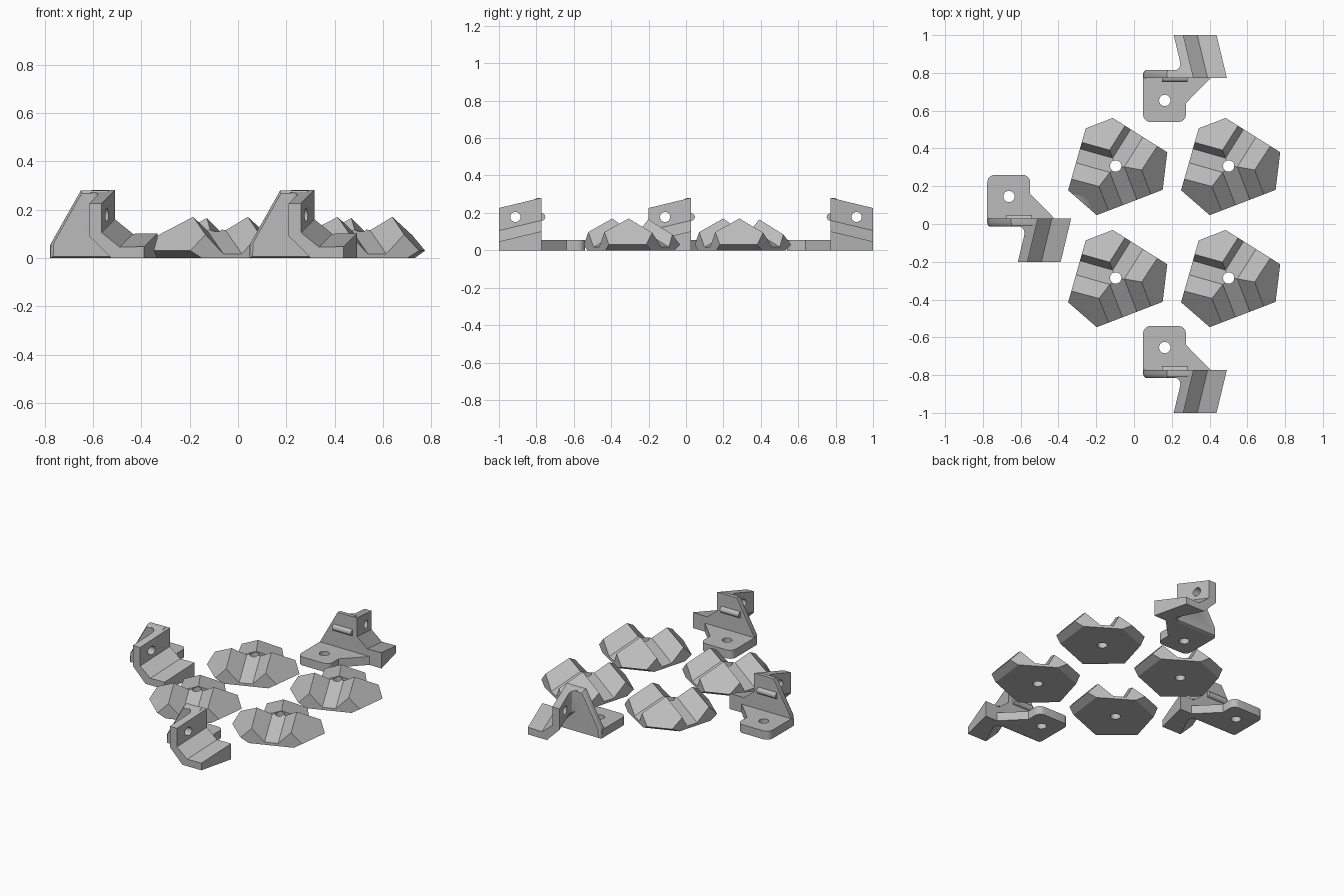
import bpy, bmesh, math
from mathutils import Vector, Matrix

if "Cube" in bpy.data.objects:
    bpy.data.objects.remove(bpy.data.objects["Cube"])

grey = bpy.data.materials.new("light grey")
grey.diffuse_color = (0.5, 0.5, 0.5, 1)
grey.use_nodes = True
grey.node_tree.nodes["Principled BSDF"].inputs["Base Color"].default_value = grey.diffuse_color


def to_object(name, bm):
    bmesh.ops.recalc_face_normals(bm, faces=bm.faces[:])
    me = bpy.data.meshes.new(name)
    bm.to_mesh(me)
    bm.free()
    me.materials.append(grey)
    ob = bpy.data.objects.new(name, me)
    bpy.context.collection.objects.link(ob)
    return ob


def combine(target, tool, op):
    """Boolean the tool into the target and remove the tool."""
    mod = target.modifiers.new("cut", 'BOOLEAN')
    mod.operation, mod.solver, mod.object = op, 'EXACT', tool
    bpy.context.view_layer.objects.active = target
    bpy.ops.object.modifier_apply(modifier=mod.name)
    bpy.data.objects.remove(tool)


def loft(name, sections):
    """Skin a list of equally long closed outlines and cap both ends."""
    bm = bmesh.new()
    rings = [[bm.verts.new(p) for p in s] for s in sections]
    n = len(rings[0])
    for a, b in zip(rings, rings[1:]):
        for i in range(n):
            j = (i + 1) % n
            bm.faces.new((a[i], a[j], b[j], b[i]))
    bm.faces.new(rings[0])
    bm.faces.new(rings[-1])
    return to_object(name, bm)


def cylinder(name, centre, radius, length, axis, sides=24):
    bm = bmesh.new()
    rot = Vector((0, 0, 1)).rotation_difference(Vector(axis)).to_matrix().to_4x4()
    bmesh.ops.create_cone(bm, cap_ends=True, segments=sides, radius1=radius,
                          radius2=radius, depth=length,
                          matrix=Matrix.Translation(centre) @ rot)
    return to_object(name, bm)


def convex(name, planes, inside):
    """Solid left after trimming a block by planes given as point triples."""
    bm = bmesh.new()
    bmesh.ops.create_cube(bm, size=1, matrix=Matrix.Translation((0, 0, 0.5)))
    for a, b, c in planes:
        a, b, c = Vector(a), Vector(b), Vector(c)
        no = (b - a).cross(c - a).normalized()
        if no.dot(Vector(inside) - a) > 0:
            no = -no
        bmesh.ops.bisect_plane(bm, geom=bm.verts[:] + bm.edges[:] + bm.faces[:],
                               plane_co=a, plane_no=no, clear_outer=True)
        bmesh.ops.holes_fill(bm, edges=bm.edges[:], sides=0)
    return to_object(name, bm)


def finish(ob):
    bpy.ops.object.select_all(action='DESELECT')
    ob.select_set(True)
    bpy.context.view_layer.objects.active = ob
    bpy.ops.object.shade_smooth_by_angle(angle=math.radians(28))


def copy(ob, name, matrix):
    bm = bmesh.new()
    bm.from_mesh(ob.data)
    bm.transform(matrix)
    new = to_object(name, bm)
    finish(new)


# ---- corner seat: six-sided block, three sloping channels, three lobes ----
RIM, TOP, SLOPE, IN = 0.03, 0.125, 0.52, 0.207
channels = [Vector((0.8, 0.6, 0)), Vector((-0.8, 0.6, 0)), Vector((0, -1, 0))]
# lobe: rim edge ends, peak, neighbouring channels, channel half width
lobes = [((0.076, 0.243), (-0.076, 0.243), (0, 0.09, 0.165), (0, 1), 0.036),
         ((0.281, -0.03), (0.187, -0.207), (0.121, -0.069, 0.17), (0, 2), 0.041),
         ((-0.281, -0.03), (-0.187, -0.207), (-0.121, -0.069, 0.17), (1, 2), 0.041)]

shell, floors = [], []
for c in channels:
    side = Vector((-c.y, c.x, 0))
    shell.append((c * IN, c * IN + side, c * IN + Vector((0, 0, 1))))
    peak = Vector((0, 0, TOP))
    floors.append((peak, peak + side, peak + c - Vector((0, 0, SLOPE))))
for a, b, peak, _, _ in lobes:
    a, b = Vector((*a, RIM)), Vector((*b, RIM))
    mid = (a + b) / 2
    out = Vector((mid.x, mid.y, 0)).normalized()
    shell.append((a, b, peak))                                       # outer slope
    shell.append((a, b, mid - out * 0.045 - Vector((0, 0, RIM))))    # undercut

seat = convex("corner_seat", shell + floors, (0, 0, 0.01))
for a, b, peak, near, half in lobes:
    mid = Vector(((a[0] + b[0]) / 2, (a[1] + b[1]) / 2, 0))
    walls = []
    for k in near:
        c = channels[k]
        side = Vector((-c.y, c.x, 0))
        if side.dot(mid) < 0:
            side = -side
        p = Vector(peak)
        walls.append((p, p + c - Vector((0, 0, SLOPE)), side * half + Vector((0, 0, TOP))))
    combine(seat, convex("lobe", shell + walls, mid * 0.75 + Vector((0, 0, 0.05))), 'UNION')
combine(seat, cylinder("hole", (0, 0, 0.1), 0.03, 0.6, (0, 0, 1)), 'DIFFERENCE')

turn = Matrix.Rotation(math.radians(21), 4, 'Z')
for i, x in enumerate((-0.097, 0.501)):
    for j, y in enumerate((-0.286, 0.307)):
        copy(seat, f"corner_seat_{i * 2 + j + 1}", Matrix.Translation((x, y, 0)) @ turn)
bpy.data.objects.remove(seat)

# ---- bracket: flat tab, upright fin, slanted angle arm ----
FACE = -0.772


def arc(cx, cy, r, start):
    return [(cx + r * math.cos(math.radians(start + 15 * k)),
             cy + r * math.sin(math.radians(start + 15 * k))) for k in range(7)]


tab = (arc(0.235, -0.58, 0.04, 0) + arc(0.088, -0.58, 0.04, 90)
       + [(0.048, -0.79), (0.405, -0.79), (0.405, FACE), (0.275, -0.64)])
bracket = loft("bracket", [[(x, y, z) for x, y in tab] for z in (0, 0.055)])

# fin with a softened outer edge
fin = [(0.048, 0), (0.051, 0.06), (0.175, 0.28), (0.29, 0.28), (0.29, 0.1), (0.38, 0.06), (0.38, 0)]
fin_sections = []
for y, k in ((FACE, 0), (-0.792, 0), (-0.805, 0.02), (-0.814, 0.07)):
    fin_sections.append([(x + (0.22 - x) * k, y, z + (0.1 - z) * k) for x, z in fin])
combine(bracket, loft("fin", fin_sections), 'UNION')

# arm sheared back and down, flaring into the fin
arm = []
for y, g in ((FACE, 0.045), (-0.81, 0.045), (-0.817, 0.025), (-0.828, 0.011), (-0.845, 0.002),
             (-0.86, 0), (-1.0, 0)):
    s = 0.055 * (FACE - y) / (FACE + 1.0)
    left = 0.265 - s - g
    xz = [(0.492 - s, 0), (0.492 - s, 0.102 - s), (0.39 - s, 0.1 - s), (0.316 - s, 0.16 - s),
          (0.316 - s, 0.281 - s), (left, 0.281 - s), (left, 0.145 - s), (left + 0.145 - s, 0)]
    arm.append([(x, y, z) for x, z in xz])
combine(bracket, loft("arm", arm), 'UNION')

# locating key, tab hole and arm hole
combine(bracket, cylinder("key", (0.217, FACE, 0.178), 0.02, 0.135, (1, 0, 0), 16), 'UNION')
combine(bracket, cylinder("hole", (0.163, -0.654, 0), 0.03, 0.4, (0, 0, 1)), 'DIFFERENCE')
combine(bracket, cylinder("hole", (0.25, -0.912, 0.178), 0.027, 0.4, (1, 0, 0)), 'DIFFERENCE')

copy(bracket, "front_bracket", Matrix.Identity(4))
copy(bracket, "left_bracket", Matrix.Translation((-0.825, 0.8, 0)))
copy(bracket, "back_bracket", Matrix.Scale(-1, 4, (0, 1, 0)))
bpy.data.objects.remove(bracket)
